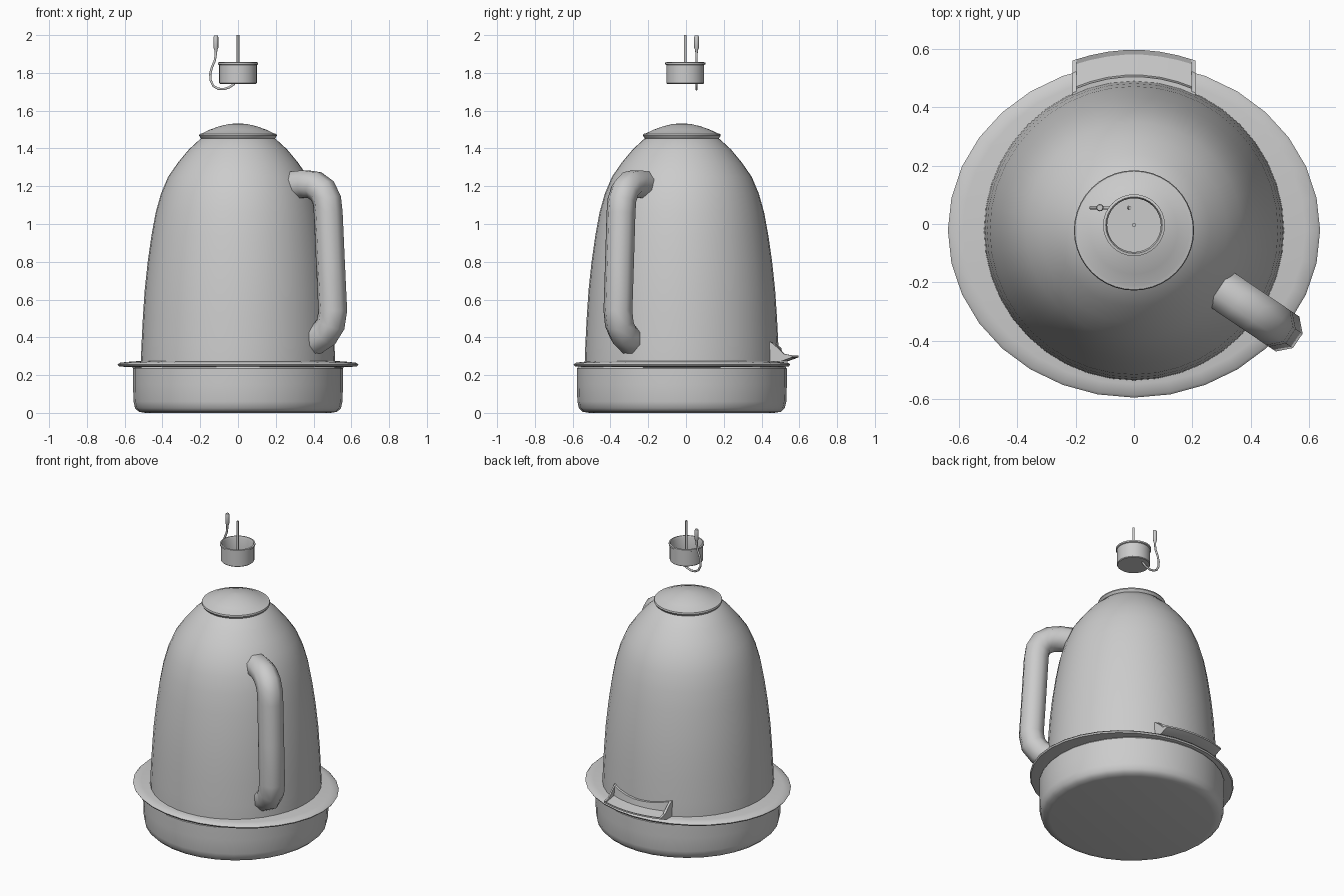
import bpy, bmesh
from math import sin, cos, tau, sqrt, radians
from mathutils import Vector

if "Cube" in bpy.data.objects:
    bpy.data.objects.remove(bpy.data.objects["Cube"])

CY = -0.022   # kettle axis sits slightly towards the front


def finish(name, bm, angle=40):
    bmesh.ops.recalc_face_normals(bm, faces=bm.faces)
    me = bpy.data.meshes.new(name)
    bm.to_mesh(me)
    bm.free()
    ob = bpy.data.objects.new(name, me)
    bpy.context.collection.objects.link(ob)
    bpy.ops.object.select_all(action='DESELECT')
    ob.select_set(True)
    bpy.context.view_layer.objects.active = ob
    bpy.ops.object.shade_smooth_by_angle(angle=radians(angle))
    return ob


def loft(name, rings, close=False, caps=True, angle=40):
    """Skin a list of closed rings of points."""
    bm = bmesh.new()
    vs = [[bm.verts.new(p) for p in r] for r in rings]
    n = len(vs[0])
    pairs = list(zip(vs, vs[1:])) + ([(vs[-1], vs[0])] if close else [])
    for a, b in pairs:
        for i in range(n):
            j = (i + 1) % n
            bm.faces.new((a[i], a[j], b[j], b[i]))
    if caps and not close:
        bm.faces.new(vs[0])
        bm.faces.new(vs[-1])
    return finish(name, bm, angle)


def lathe(name, prof, n=32, sx=1, sy=1, c=(0, CY), close=False, angle=40):
    """Revolve a (radius, z) profile around a vertical axis."""
    rings = [[(c[0] + r * sx * cos(tau * i / n), c[1] + r * sy * sin(tau * i / n), z)
              for i in range(n)] for r, z in prof]
    return loft(name, rings, close, True, angle)


def tube(name, pts, radius, n=8):
    """Sweep a round section along a planar path (mitred at the bends)."""
    pts = [Vector(p) for p in pts]
    side = (pts[1] - pts[0]).cross(pts[len(pts) // 2] - pts[0]).normalized()
    rings = []
    for k, p in enumerate(pts):
        t = (pts[min(k + 1, len(pts) - 1)] - pts[max(k - 1, 0)]).normalized()
        up = side.cross(t)
        rings.append([p + radius * (cos(tau * (i + .5) / n) * side + sin(tau * (i + .5) / n) * up)
                      for i in range(n)])
    return loft(name, rings, angle=60)


# base drum
lathe("base", [(.49, 0), (.525, .006), (.545, .025), (.553, .06), (.556, .15),
               (.556, .235), (.545, .248)])

# oval flange between base and body
lathe("flange", [(.7, .24), (.92, .242), (.99, .247), (1, .256), (.985, .265),
                 (.92, .27), (.7, .28)], sx=.638, sy=.573, close=True)

# domed kettle body
lathe("body", [(.514, .25), (.514, .28), (.511, .36), (.504, .5), (.494, .65), (.478, .8),
               (.458, .94), (.436, 1.06), (.408, 1.16), (.37, 1.25), (.318, 1.325),
               (.26, 1.395), (.2, 1.45), (.18, 1.46)], n=40)

# lid with a rolled lip
lathe("lid", [(.185, 1.445), (.198, 1.455), (.206, 1.468), (.203, 1.477), (.19, 1.48),
              (.15, 1.499), (.1, 1.517), (.05, 1.529), (.004, 1.533)], n=40)

# side handle
a = radians(-34)
path = [(.36, 1.205), (.43, 1.212), (.49, 1.205), (.54, 1.175), (.568, 1.125), (.576, 1.06),
        (.59, .8), (.605, .54), (.592, .47), (.555, .42), (.47, .375)]
tube("handle", [(r * cos(a), CY + r * sin(a), z) for r, z in path], .078)


# drip tray at the back: floor, back wall and end walls lofted along x
def tray_section(x):
    q = (x / .21) ** 2
    yi = CY + sqrt(.505 ** 2 - x * x)
    yo = .597 - .037 * q
    zt = .345 + .03 * q
    ring = [(yi - .01, .272), (yo - .06, .272), (yo, .294), (yo, .304)]
    if abs(x) > .1968:
        ring += [(yi + .08, .312), (yi + .055, .338), (yi + .012, zt)]
    else:
        ring += [(yo - .013, .304), (yo - .016, .298), (yi + .028, .31), (yi + .022, zt)][1:]
    return [(x, y, z) for y, z in ring + [(yi - .01, zt)]]


half = [.03, .09, .15, .1965, .197, .21]
loft("drip_tray", [tray_section(x) for x in [-h for h in reversed(half)] + half], angle=30)

# floating thermostat cup with open top
C2 = (0, -.004)
lathe("sensor_cup", [(.096, 1.742), (.1, 1.746), (.1, 1.842), (.106, 1.845), (.106, 1.855),
                     (.097, 1.857), (.092, 1.845), (.092, 1.752)], c=C2)

# centre rod
lathe("sensor_rod", [(.007, 1.748), (.007, 2.0)], n=10, c=C2)

# looping wire and its plug
WY = .056
tube("wire", [(x, WY, z) for x, z in [
    (-.117, 1.93), (-.118, 1.895), (-.123, 1.865), (-.138, 1.83), (-.147, 1.795),
    (-.145, 1.76), (-.13, 1.73), (-.105, 1.716), (-.075, 1.714), (-.045, 1.724),
    (-.022, 1.74), (-.014, 1.758)]], .0065)
lathe("plug", [(.006, 1.905), (.009, 1.925), (.0125, 1.932), (.0125, 1.99), (.01, 1.997)],
      n=12, c=(-.117, WY))
